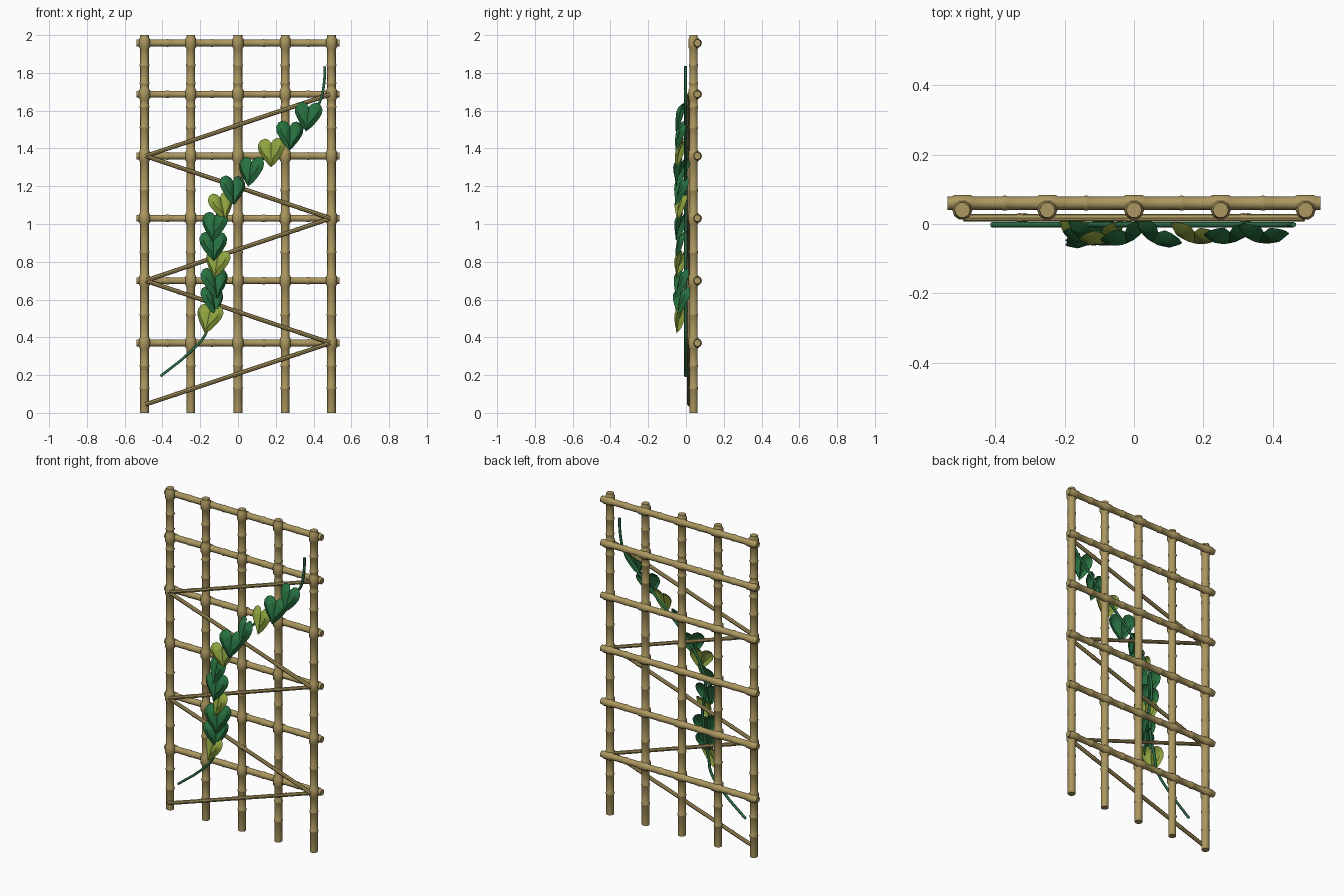
import bpy, bmesh, math
from mathutils import Vector, Matrix

cube = bpy.data.objects.get("Cube")
if cube:
    bpy.data.objects.remove(cube, do_unlink=True)


def material(name, rgb):
    m = bpy.data.materials.new(name)
    m.use_nodes = True
    m.diffuse_color = (*rgb, 1)
    bsdf = m.node_tree.nodes["Principled BSDF"]
    bsdf.inputs["Base Color"].default_value = (*rgb, 1)
    bsdf.inputs["Roughness"].default_value = 0.7
    return m


BAMBOO = material("bamboo tan", (0.41, 0.31, 0.115))
STEM = material("vine green", (0.025, 0.15, 0.06))
DARK = material("deep leaf green", (0.02, 0.16, 0.05))
LIME = material("lime leaf green", (0.27, 0.37, 0.05))


def finish(name, bm, mat, angle):
    bmesh.ops.recalc_face_normals(bm, faces=bm.faces)
    mesh = bpy.data.meshes.new(name)
    bm.to_mesh(mesh)
    bm.free()
    mesh.materials.append(mat)
    obj = bpy.data.objects.new(name, mesh)
    bpy.context.collection.objects.link(obj)
    bpy.ops.object.select_all(action='DESELECT')
    obj.select_set(True)
    bpy.context.view_layer.objects.active = obj
    bpy.ops.object.shade_smooth_by_angle(angle=math.radians(angle))
    return obj


def cane(name, start, end, r, joints=(), rings=(), sides=10):
    """Cane with wide swellings at joints and thin rings between them."""
    start, end = Vector(start), Vector(end)
    axis = end - start
    length = axis.length
    profile = [(0, r), (length, r)]
    for t in joints:
        profile += [(t - 0.032, r), (t - 0.022, r * 1.28),
                    (t + 0.022, r * 1.28), (t + 0.032, r)]
    for t in rings:
        profile += [(t - 0.009, r), (t - 0.003, r * 1.14),
                    (t + 0.003, r * 1.14), (t + 0.009, r)]
    profile = sorted((min(max(t, 0), length), q) for t, q in profile)
    place = Matrix.Translation(start) @ axis.to_track_quat('Z', 'Y').to_matrix().to_4x4()
    bm = bmesh.new()
    loops = []
    for t, q in profile:
        loops.append([bm.verts.new(place @ Vector((q * math.cos(a), q * math.sin(a), t)))
                      for a in (math.tau * i / sides for i in range(sides))])
    for low, high in zip(loops, loops[1:]):
        for i in range(sides):
            j = (i + 1) % sides
            bm.faces.new((low[i], low[j], high[j], high[i]))
    bm.faces.new(loops[0])
    bm.faces.new(loops[-1])
    return finish(name, bm, BAMBOO, 40)


# Lattice: five uprights and six rails behind them
pole_x = [-0.495, -0.25, 0, 0.25, 0.495]
rail_z = [0.37, 0.70, 1.03, 1.36, 1.687, 1.958]
pole_rings = [0.13, 0.25, 0.52, 0.85, 1.18, 1.51, 1.62, 1.745, 1.84]
for i, x in enumerate(pole_x):
    cane(f"upright_{i + 1}", (x, 0.04, 0), (x, 0.04, 2), 0.0225, rail_z, pole_rings)
for i, z in enumerate(rail_z):
    cane(f"rail_{i + 1}", (-0.538, 0.06, z), (0.538, 0.06, z), 0.019,
         [x + 0.538 for x in pole_x], [0.165, 0.40, 0.675, 0.91])

# Zigzag braces across the front
zigzag = [0.045] + rail_z[:5]
for i, (low, high) in enumerate(zip(zigzag, zigzag[1:])):
    side = -0.49 if i % 2 == 0 else 0.49
    cane(f"brace_{i + 1}", (side, 0.018, low), (-side, 0.018, high), 0.0115,
         rings=[0.17, 0.5, 0.85], sides=8)

# Leaves, top to bottom: x, z, yaw, roll, size
leaves = [
    (0.37, 1.575, -8, 4, 1), (0.275, 1.475, 12, 4, 1),
    (0.175, 1.385, -14, -4, 1), (0.065, 1.285, -30, 0, 1.02),
    (-0.025, 1.185, 24, 4, 1), (-0.085, 1.10, 20, -8, 0.95),
    (-0.127, 0.995, -22, 0, 1), (-0.13, 0.89, 5, 0, 1),
    (-0.112, 0.795, -24, 4, 0.95), (-0.12, 0.695, 24, 0, 1.05),
    (-0.13, 0.60, 36, 0, 0.98), (-0.155, 0.505, -20, 8, 1),
]

# Vine stem
path = ([(0.46, 1.835), (0.455, 1.74), (0.43, 1.64)]
        + [leaf[:2] for leaf in leaves] + [(-0.17, 0.42), (-0.25, 0.325), (-0.41, 0.195)])
curve = bpy.data.curves.new("vine_stem", 'CURVE')
curve.dimensions = '3D'
curve.bevel_depth = 0.008
curve.bevel_resolution = 1
curve.resolution_u = 3
curve.use_fill_caps = True
spline = curve.splines.new('BEZIER')
spline.bezier_points.add(len(path) - 1)
for point, (x, z) in zip(spline.bezier_points, path):
    point.co = (x, -0.002, z)
    point.handle_left_type = point.handle_right_type = 'AUTO'
curve.materials.append(STEM)
bpy.context.collection.objects.link(bpy.data.objects.new("vine_stem", curve))

# Heart outline of the right half, from notch to tip
half = [(0, 0.045), (0.014, 0.066), (0.036, 0.074), (0.060, 0.064), (0.074, 0.038),
        (0.070, 0.008), (0.050, -0.028), (0.024, -0.062), (0, -0.088)]


def heart_leaf(name, x, z, yaw, roll, size, mat):
    """Creased heart with two domed halves, tip leaning outward."""
    bm = bmesh.new()
    for s in (-1, 1):
        outer = [bm.verts.new((s * u, 0.008 if u else -0.002, v)) for u, v in half]
        inner = [bm.verts.new((s * (0.032 + (u - 0.032) * 0.5), -0.014,
                               0.012 + (v - 0.012) * 0.5)) for u, v in half]
        n = len(half)
        for i in range(n):
            j = (i + 1) % n
            bm.faces.new((outer[i], outer[j], inner[j], inner[i]))
        hub = bm.verts.new((s * 0.034, -0.018, 0.014))
        for i in range(n):
            bm.faces.new((inner[i], inner[(i + 1) % n], hub))
    bmesh.ops.remove_doubles(bm, verts=bm.verts, dist=0.0005)
    obj = finish(name, bm, mat, 30)
    turn = (Matrix.Rotation(math.radians(yaw), 4, 'Z')
            @ Matrix.Rotation(math.radians(-14), 4, 'X')
            @ Matrix.Rotation(math.radians(roll), 4, 'Y'))
    obj.matrix_world = Matrix.Translation((x, -0.032, z)) @ turn @ Matrix.Scale(size, 4)


for i, leaf in enumerate(leaves):
    heart_leaf(f"leaf_{i + 1}", *leaf, LIME if i % 3 == 2 else DARK)
